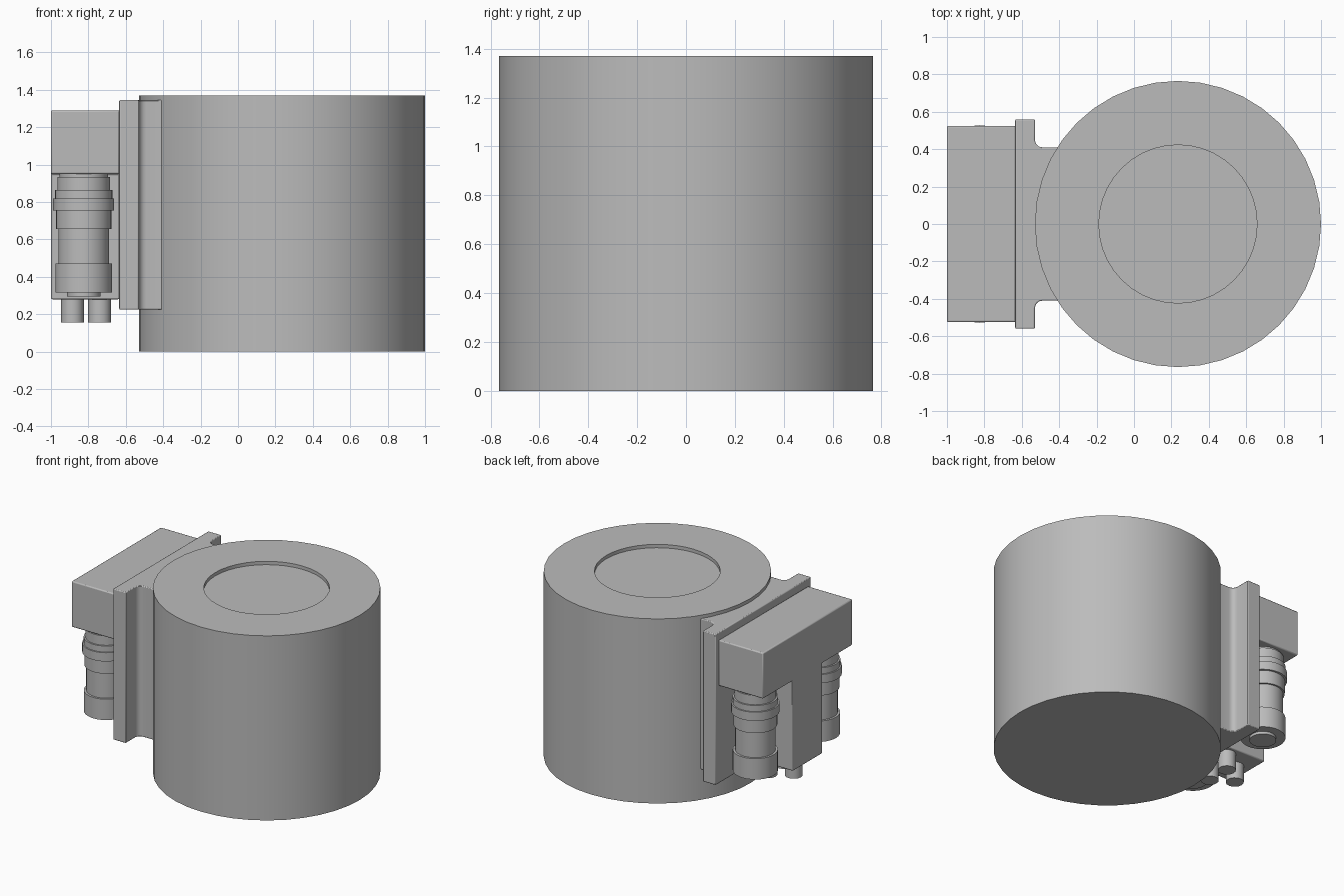
import bpy, bmesh, math

cube = bpy.data.objects.get("Cube")
if cube:
    bpy.data.objects.remove(cube, do_unlink=True)

grey = bpy.data.materials.new("plain_grey")
grey.use_nodes = True
colour = (0.5, 0.5, 0.5, 1)
grey.diffuse_color = colour
grey.node_tree.nodes["Principled BSDF"].inputs["Base Color"].default_value = colour


def finish(name, bm, bevel=0):
    bmesh.ops.recalc_face_normals(bm, faces=bm.faces)
    mesh = bpy.data.meshes.new(name)
    bm.to_mesh(mesh)
    bm.free()
    mesh.materials.append(grey)
    obj = bpy.data.objects.new(name, mesh)
    bpy.context.collection.objects.link(obj)
    if bevel:
        mod = obj.modifiers.new("edge", "BEVEL")
        mod.width, mod.segments = bevel, 2
        mod.limit_method = "ANGLE"
        mod.angle_limit = math.radians(50)
    bpy.ops.object.select_all(action="DESELECT")
    obj.select_set(True)
    bpy.context.view_layer.objects.active = obj
    bpy.ops.object.shade_smooth_by_angle(angle=math.radians(32))
    return obj


def lathe(name, profile, x, y, sides):
    """Spin a closed (radius, z) profile about a vertical axis."""
    bm = bmesh.new()
    verts = [bm.verts.new((x + r, y, z)) for r, z in profile]
    edges = [bm.edges.new(pair) for pair in zip(verts, verts[1:])]
    bmesh.ops.spin(bm, geom=verts + edges, cent=(x, y, 0), axis=(0, 0, 1),
                   angle=math.tau, steps=sides)
    bmesh.ops.remove_doubles(bm, verts=bm.verts, dist=0.0005)
    return finish(name, bm)


def prism(name, points, axis, start, end, bevel=0):
    """Extrude an outline along z (points are x, y) or x (points are y, z)."""
    bm = bmesh.new()
    place = (lambda a, b: (a, b, start)) if axis == "z" else (lambda a, b: (start, a, b))
    face = bm.faces.new([bm.verts.new(place(a, b)) for a, b in points])
    top = bmesh.ops.extrude_face_region(bm, geom=[face])["geom"]
    shift = (0, 0, end - start) if axis == "z" else (end - start, 0, 0)
    bmesh.ops.translate(bm, verts=[g for g in top if isinstance(g, bmesh.types.BMVert)], vec=shift)
    return finish(name, bm, bevel)


# Main drum with a shallow round recess in its top
lathe("drum", [(0, 0), (0.765, 0), (0.765, 1.37), (0.423, 1.37),
               (0.423, 1.345), (0, 1.345)], 0.235, 0, 40)

# Mounting bracket: wide plate, filleted into a narrower neck
fillet = [(-0.49 - 0.04 * math.sin(t * math.pi / 8),
           0.45 - 0.04 * math.cos(t * math.pi / 8)) for t in range(5)]
half = [(-0.4, 0.41)] + fillet + [(-0.53, 0.56), (-0.635, 0.56)]
prism("mounting_bracket", half + [(x, -y) for x, y in reversed(half)], "z", 0.225, 1.345, 0.006)

# T-shaped housing: wide head over a narrow stem
side = [(0.175, 0.28), (0.175, 0.95), (0.525, 0.95), (0.525, 1.29)]
prism("housing", side + [(-y, z) for y, z in reversed(side)], "x", -1, -0.634, 0.008)

# Stepped connectors hanging on either side of the stem
steps = [(0.09, 0.295, 0.315), (0.152, 0.315, 0.47), (0.136, 0.47, 0.657),
         (0.148, 0.657, 0.755), (0.163, 0.755, 0.82), (0.153, 0.82, 0.865),
         (0.141, 0.865, 0.935), (0.13, 0.935, 0.955)]
profile = [(0, 0.295)]
for r, low, high in steps:
    profile += [(r, low), (r, high)]
profile.append((0, 0.955))
for label, y in (("front", -0.365), ("back", 0.365)):
    lathe(label + "_connector", profile, -0.825, y, 32)

# Short pegs under the stem
for label, x, y in (("outer", -0.885, 0), ("front", -0.74, -0.09), ("back", -0.74, 0.09)):
    lathe(label + "_peg", [(0, 0.155), (0.061, 0.155), (0.061, 0.285), (0, 0.285)], x, y, 16)
